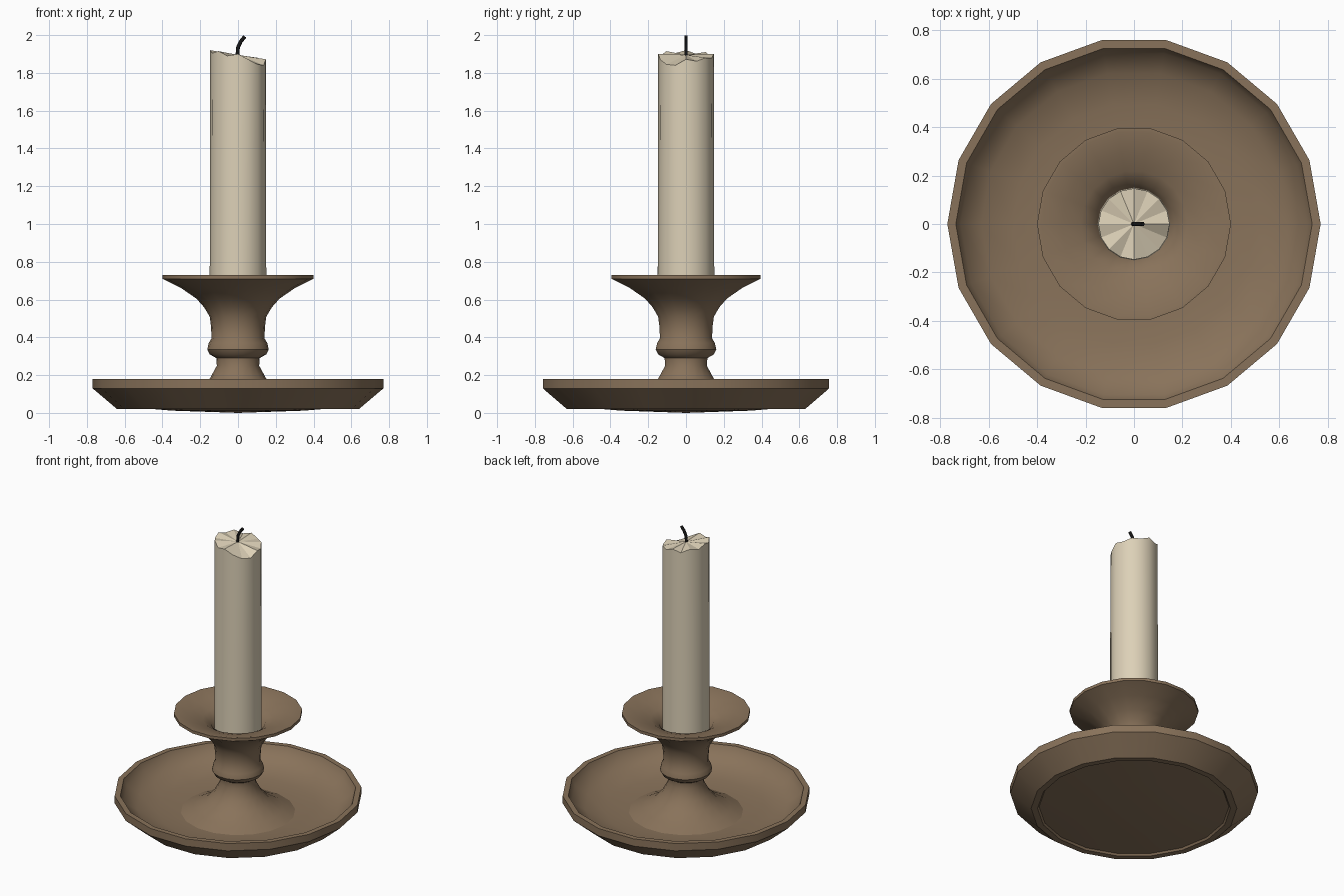
import bpy, bmesh, math

if "Cube" in bpy.data.objects:
    bpy.data.objects.remove(bpy.data.objects["Cube"])


def material(name, rgb):
    m = bpy.data.materials.new(name)
    m.diffuse_color = (*rgb, 1)
    m.use_nodes = True
    m.node_tree.nodes["Principled BSDF"].inputs["Base Color"].default_value = m.diffuse_color
    return m


BROWN = material("aged_brown_metal", (0.25, 0.17, 0.103))
WAX = material("cream_wax", (0.72, 0.635, 0.475))
BLACK = material("charred_black", (0.008, 0.008, 0.008))


def finish(name, bm, mat, angle=35):
    bmesh.ops.recalc_face_normals(bm, faces=bm.faces)
    me = bpy.data.meshes.new(name)
    bm.to_mesh(me)
    bm.free()
    ob = bpy.data.objects.new(name, me)
    bpy.context.collection.objects.link(ob)
    me.materials.append(mat)
    bpy.ops.object.select_all(action='DESELECT')
    ob.select_set(True)
    bpy.context.view_layer.objects.active = ob
    bpy.ops.object.shade_smooth_by_angle(angle=math.radians(angle))
    return ob


def lathe(name, profile, sides, mat):
    """Revolve (radius, height) points around z, radius 0 closes to a point."""
    bm = bmesh.new()
    rings = []
    for r, z in profile:
        n = 1 if r == 0 else sides
        rings.append([bm.verts.new((r * math.cos(2 * math.pi * i / sides),
                                    r * math.sin(2 * math.pi * i / sides), z))
                      for i in range(n)])
    for a, b in zip(rings, rings[1:]):
        for i in range(sides):
            j = (i + 1) % sides
            quad = [a[i % len(a)], a[j % len(a)], b[j % len(b)], b[i % len(b)]]
            bm.faces.new(list(dict.fromkeys(quad)))
    return finish(name, bm, mat)


# Drip tray with raised rim and slightly domed underside
lathe("drip_tray", [(0, 0), (0.35, 0.012), (0.59, 0.032), (0.60, 0.02), (0.64, 0.02),
                    (0.77, 0.13), (0.77, 0.18), (0.735, 0.18), (0.715, 0.135),
                    (0.63, 0.08), (0.50, 0.052), (0.34, 0.045), (0, 0.045)], 18, BROWN)

# Turned stem flaring into the cup
lathe("stem_and_cup", [(0, 0.04), (0.37, 0.04), (0.28, 0.078), (0.20, 0.125), (0.15, 0.18),
                       (0.112, 0.25), (0.115, 0.29), (0.15, 0.31), (0.163, 0.335),
                       (0.155, 0.37), (0.14, 0.395), (0.143, 0.46), (0.15, 0.51),
                       (0.18, 0.56), (0.22, 0.605), (0.30, 0.66), (0.40, 0.71),
                       (0.40, 0.73), (0.385, 0.73), (0.30, 0.708), (0.22, 0.68),
                       (0.17, 0.65), (0.14, 0.59), (0, 0.59)], 18, BROWN)

# Candle with an uneven, burnt top; heights run anticlockwise from +x
top = [1.872, 1.862, 1.88, 1.878, 1.90, 1.885, 1.91, 1.90,
       1.92, 1.905, 1.915, 1.89, 1.90, 1.87, 1.845, 1.84]
bm = bmesh.new()
n = len(top)
ring = [(0.15 * math.cos(2 * math.pi * i / n), 0.15 * math.sin(2 * math.pi * i / n))
        for i in range(n)]
low = [bm.verts.new((x, y, 0.58)) for x, y in ring]
high = [bm.verts.new((x * 0.98, y * 0.98, z)) for (x, y), z in zip(ring, top)]
centre = bm.verts.new((0, 0, 1.895))
bm.faces.new(low)
for i in range(n):
    j = (i + 1) % n
    bm.faces.new((low[i], low[j], high[j], high[i]))
    bm.faces.new((high[i], high[j], centre))
candle = finish("candle", bm, WAX)
for p in candle.data.polygons:      # burnt top stays faceted
    if p.normal.z > 0.5:
        p.use_smooth = False

# Bent wick: square-ish tube swept along a short path
path = [(-0.004, 1.88), (0.0, 1.935), (0.014, 1.965), (0.036, 1.993)]
bm = bmesh.new()
rings = []
for k, (x, z) in enumerate(path):
    x0, z0 = path[max(k - 1, 0)]
    x1, z1 = path[min(k + 1, len(path) - 1)]
    t = math.atan2(x1 - x0, z1 - z0)
    rings.append([bm.verts.new((x + 0.01 * math.cos(a) * math.cos(t), 0.01 * math.sin(a),
                                z - 0.01 * math.cos(a) * math.sin(t)))
                  for a in (2 * math.pi * i / 6 for i in range(6))])
for a, b in zip(rings, rings[1:]):
    for i in range(6):
        j = (i + 1) % 6
        bm.faces.new((a[i], a[j], b[j], b[i]))
bm.faces.new(rings[0])
bm.faces.new(rings[-1])
finish("wick", bm, BLACK, 65)
